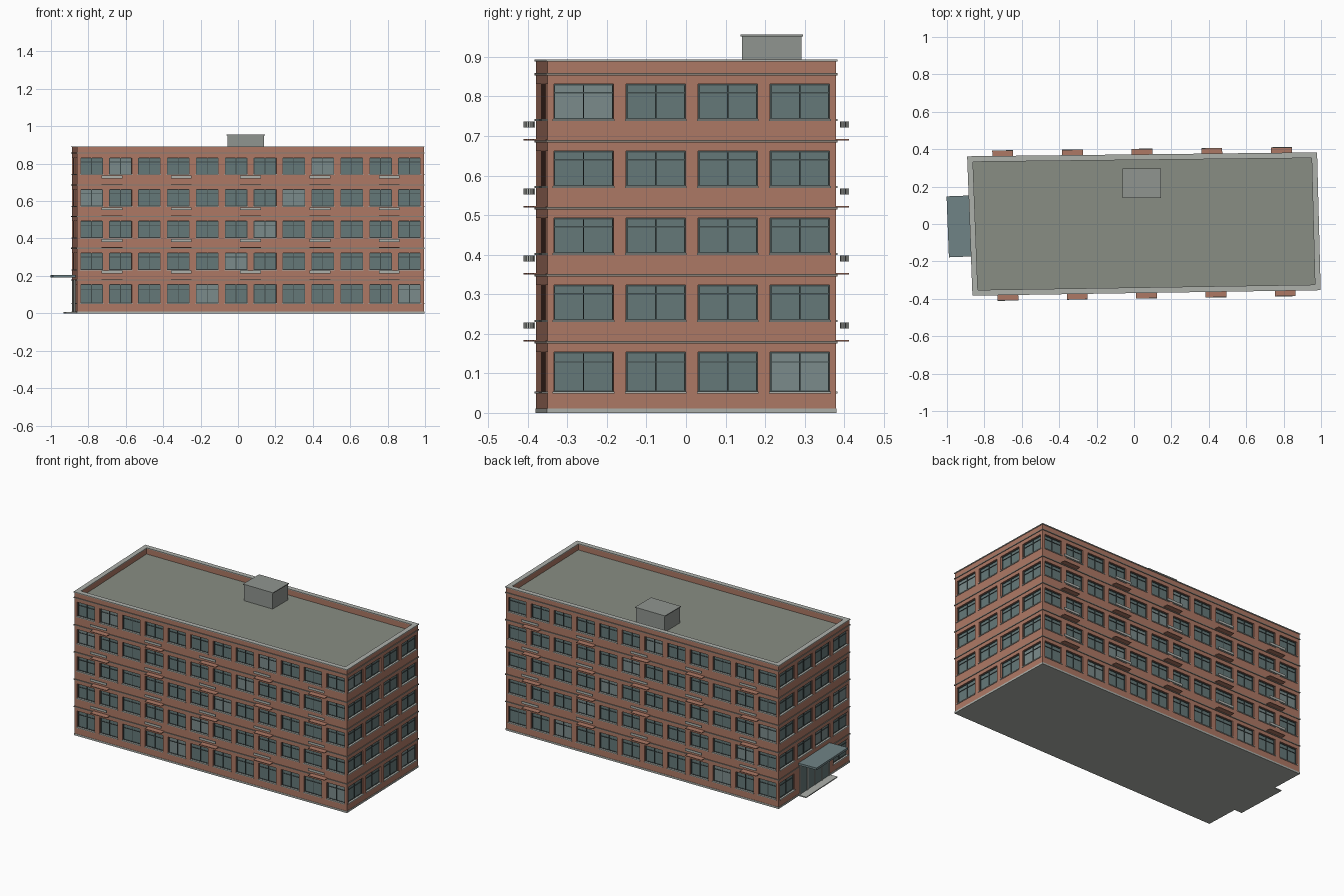
import bpy, bmesh
from mathutils import Vector

if "Cube" in bpy.data.objects:
    bpy.data.objects.remove(bpy.data.objects["Cube"])

# Slightly irregular four-cornered footprint, counter-clockwise from front left
CORNERS = [Vector(c) for c in ((-0.860, -0.379), (0.994, -0.350), (0.975, 0.379), (-0.888, 0.358))]
BAYS = (12, 4, 12, 4)
FLOOR_H, FLOORS = 0.1695, 5
WALL_TOP, DECK = 0.888, 0.852
COLOURS = {
    "brick": (0.42, 0.19, 0.13), "trim": (0.42, 0.44, 0.41), "roof": (0.25, 0.27, 0.23),
    "glass": (0.13, 0.19, 0.19), "pale_glass": (0.20, 0.26, 0.26), "frame": (0.05, 0.07, 0.07),
    "band": (0.24, 0.21, 0.18), "canopy": (0.16, 0.23, 0.24), "vent": (0.28, 0.30, 0.28),
}
MATS = {}
for key, c in COLOURS.items():
    MATS[key] = bpy.data.materials.new(key)
    MATS[key].diffuse_color = (*c, 1)
parts = {}


def part(name, mat):
    return parts.setdefault(name, (bmesh.new(), mat))[0]


def side_frame(s):
    a, b = CORNERS[s], CORNERS[(s + 1) % 4]
    t = (b - a).normalized()
    return a, t, Vector((t.y, -t.x)), (b - a).length


def pt(s, u, d, z):
    """Point at distance u along side s, d outward from the wall, height z."""
    a, t, n, _ = side_frame(s)
    return (a + t * u + n * d).to_3d() + Vector((0, 0, z))


def quad(bm, pts):
    bm.faces.new([bm.verts.new(p) for p in pts])


def hexa(bm, low, high):
    """Solid between two four-point loops."""
    lo, hi = [bm.verts.new(p) for p in low], [bm.verts.new(p) for p in high]
    bm.faces.new(lo[::-1])
    bm.faces.new(hi)
    for i in range(4):
        j = (i + 1) % 4
        bm.faces.new((lo[i], lo[j], hi[j], hi[i]))


def wall_box(bm, s, u0, u1, d0, d1, z0, z1):
    loops = [[pt(s, u, d, z) for u, d in ((u0, d1), (u1, d1), (u1, d0), (u0, d0))] for z in (z0, z1)]
    hexa(bm, *loops)


def outline(off, z):
    """Footprint offset outward by off, at height z."""
    out = []
    for i in range(4):
        _, t0, n0, _ = side_frame(i - 1 if i else 3)
        _, t1, n1, _ = side_frame(i)
        p = CORNERS[i] + (n0 + n1) * (off / (1 + n0.dot(n1)))
        out.append(Vector((p.x, p.y, z)))
    return out


def ring(bm, outer, inner, z0, z1):
    """Closed band running round the whole building."""
    loops = [[bm.verts.new(p) for p in outline(o, z)]
             for o, z in ((outer, z0), (outer, z1), (inner, z1), (inner, z0))]
    for k in range(4):
        a, b = loops[k], loops[(k + 1) % 4]
        for i in range(4):
            j = (i + 1) % 4
            bm.faces.new((a[i], a[j], b[j], b[i]))


def window_span(f):
    z = f * FLOOR_H
    return (0.053, 0.154) if f == 0 else (z + 0.0645, z + 0.1535)


def window(s, f, i, u0, u1, z0, z1):
    pale = (i - f + s) % 7 == 4
    glass = part("pale_window_glass", "pale_glass") if pale else part("window_glass", "glass")
    quad(glass, [pt(s, u, -0.012, z) for u, z in ((u0, z0), (u1, z0), (u1, z1), (u0, z1))])
    fr, w = part("window_frames", "frame"), 0.0035
    mid, tr = (u0 + u1) / 2, z0 + (z1 - z0) * 0.75
    for a, b in ((u0, u0 + w), (mid - w / 2, mid + w / 2), (u1 - w, u1)):
        wall_box(fr, s, a, b, -0.013, -0.008, z0, z1)
    for a, b in ((z0, z0 + w), (tr - w / 2, tr + w / 2), (z1 - w, z1)):
        wall_box(fr, s, u0, u1, -0.013, -0.0085, a, b)
    wall_box(part("window_sills", "trim"), s, u0 - 0.003, u1 + 0.003, -0.012, 0.004, z0 - 0.004, z0 + 0.001)


# Brick walls with recessed window openings
for s in range(4):
    length, n = side_frame(s)[3], BAYS[s]
    bay = length / n
    half = bay * (0.39 if n == 12 else 0.412)
    us = [0] + [bay * (i + 0.5) + k * half for i in range(n) for k in (-1, 1)] + [length]
    zs = [0] + [z for f in range(FLOORS) for z in window_span(f)] + [WALL_TOP]
    wall = part("brick_walls", "brick")
    for ci in range(len(us) - 1):
        for ri in range(len(zs) - 1):
            u0, u1, z0, z1 = us[ci], us[ci + 1], zs[ri], zs[ri + 1]
            i, f = ci // 2, ri // 2
            behind_door = s == 3 and f == 0 and i in (1, 2)
            box = ((u0, z0), (u1, z0), (u1, z1), (u0, z1))
            if ci % 2 and ri % 2 and not behind_door:
                for k in range(4):
                    (ua, za), (ub, zb) = box[k], box[(k + 1) % 4]
                    quad(wall, [pt(s, ua, 0, za), pt(s, ub, 0, zb), pt(s, ub, -0.013, zb), pt(s, ua, -0.013, za)])
                window(s, f, i, u0, u1, z0, z1)
            else:
                quad(wall, [pt(s, u, 0, z) for u, z in box])

# Inner face of the parapet, roof deck and coping
lo, hi = outline(-0.022, DECK), outline(-0.022, WALL_TOP)
for i in range(4):
    j = (i + 1) % 4
    quad(part("parapet_inside", "brick"), (lo[j], lo[i], hi[i], hi[j]))
quad(part("roof_deck", "roof"), lo)
ring(part("parapet_coping", "trim"), 0.004, -0.026, WALL_TOP, 0.893)

# Base slab and floor bands
hexa(part("base_slab", "trim"), outline(0.002, 0), outline(0.002, 0.011))
for f in range(1, FLOORS + 1):
    z = f * FLOOR_H + 0.009
    ring(part("floor_bands", "band"), 0.004, -0.002, z - 0.003, z + 0.003)

# Shallow balconies: five per long side on the upper floors
for s in (0, 2):
    step = side_frame(s)[3] / 5
    for k in range(5):
        u0, u1 = step * (k + 0.35), step * (k + 0.65)
        for f in range(1, FLOORS):
            z = f * FLOOR_H + 0.0125
            wall_box(part("balcony_slabs", "brick"), s, u0, u1, 0, 0.034, z - 0.002, z + 0.002)
            wall_box(part("balcony_rails", "trim"), s, u0, u1, 0.030, 0.034, z + 0.031, z + 0.046)

# Entrance on the left end: step, glazed doors, posts and canopy
mid = side_frame(3)[3] / 2
wall_box(part("entrance_step", "trim"), 3, mid - 0.163, mid + 0.163, 0, 0.053, 0, 0.006)
wall_box(part("entrance_canopy", "canopy"), 3, mid - 0.163, mid + 0.163, 0, 0.122, 0.191, 0.204)
wall_box(part("entrance_glass", "glass"), 3, mid - 0.15, mid + 0.15, 0, 0.004, 0.006, 0.175)
for k in range(5):
    u = mid - 0.15 + 0.075 * k
    wall_box(part("entrance_frame", "trim"), 3, u - 0.003, u + 0.003, 0, 0.008, 0.006, 0.175)
wall_box(part("entrance_frame", "trim"), 3, mid - 0.153, mid + 0.153, 0, 0.008, 0.175, 0.182)

# Rooftop housing with a thin lid
for name, hx, hy, z0, z1 in (("roof_housing", 0.098, 0.075, DECK, 0.951), ("roof_housing_lid", 0.103, 0.079, 0.951, 0.956)):
    loops = [[(0.041 + x * hx, 0.217 + y * hy, z) for x, y in ((-1, -1), (1, -1), (1, 1), (-1, 1))] for z in (z0, z1)]
    hexa(part(name, "vent"), *loops)

# Turn every collected part into an object
for name, (bm, mat) in parts.items():
    if name == "brick_walls":
        bmesh.ops.remove_doubles(bm, verts=bm.verts, dist=1e-5)
        bmesh.ops.dissolve_limit(bm, angle_limit=0.01, verts=bm.verts, edges=bm.edges)
    elif "glass" not in name and name not in ("parapet_inside", "roof_deck"):
        bmesh.ops.recalc_face_normals(bm, faces=bm.faces)
    mesh = bpy.data.meshes.new(name)
    bm.to_mesh(mesh)
    bm.free()
    mesh.materials.append(MATS[mat])
    bpy.context.collection.objects.link(bpy.data.objects.new(name, mesh))

for m in bpy.data.materials:
    if m.users and not m.is_grease_pencil:
        m.use_nodes = True
        m.node_tree.nodes["Principled BSDF"].inputs["Base Color"].default_value = m.diffuse_color
